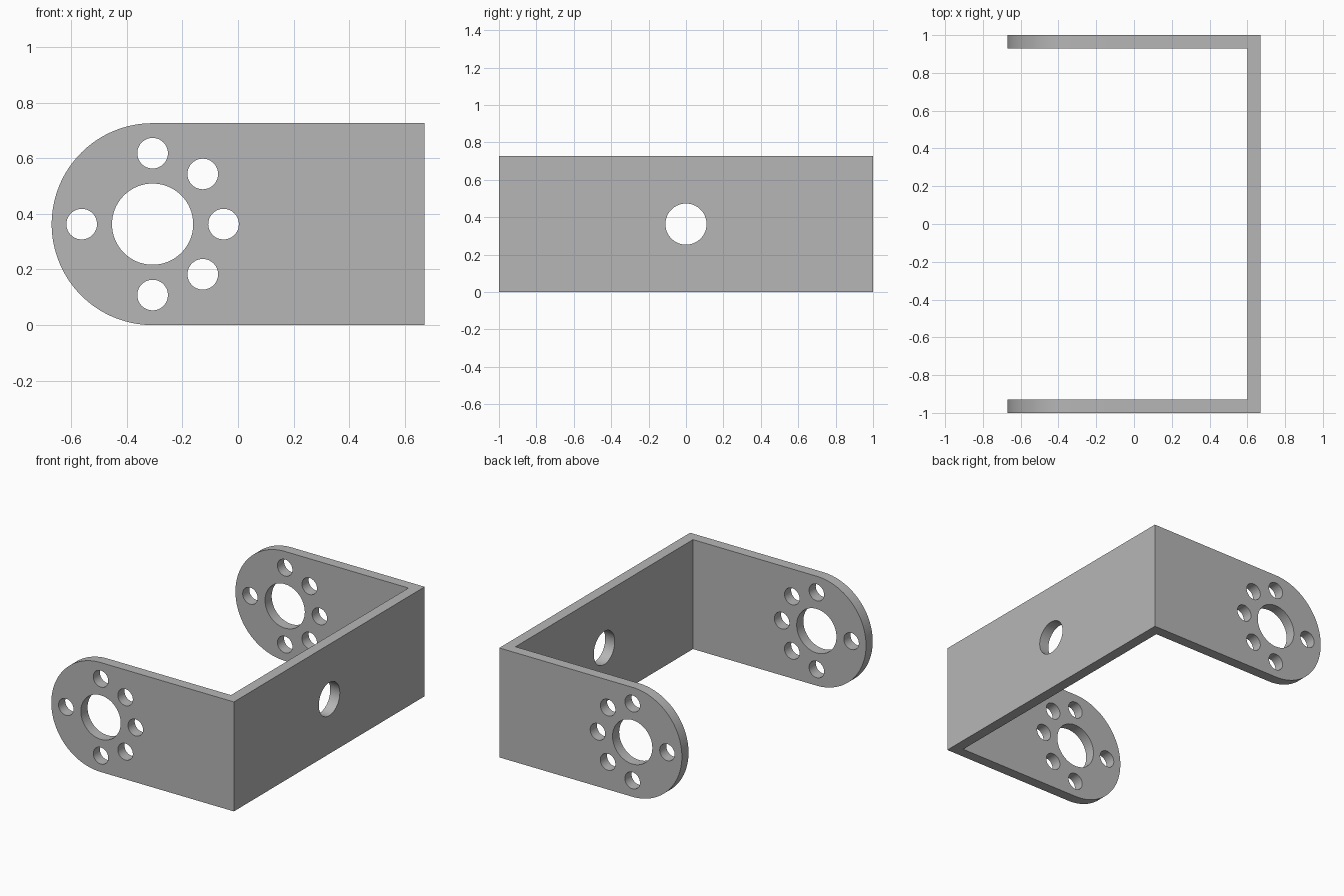
import bpy, bmesh
from math import pi, cos, sin
from mathutils import Matrix, Vector

cube = bpy.data.objects.get("Cube")
if cube:
    bpy.data.objects.remove(cube, do_unlink=True)

HALF_X, HALF_Y, RADIUS, WALL = 0.67, 1.0, 0.363, 0.07
HUB = Vector((RADIUS - HALF_X, 0, RADIUS))

steel = bpy.data.materials.new("grey_metal")
steel.use_nodes = True
grey = (0.47, 0.47, 0.47, 1)
steel.diffuse_color = grey
steel.node_tree.nodes["Principled BSDF"].inputs["Base Color"].default_value = grey


def make_object(name, bm):
    bmesh.ops.recalc_face_normals(bm, faces=bm.faces[:])
    mesh = bpy.data.meshes.new(name)
    bm.to_mesh(mesh)
    bm.free()
    mesh.materials.append(steel)
    obj = bpy.data.objects.new(name, mesh)
    bpy.context.collection.objects.link(obj)
    return obj


def add_hole(bm, centre, radius, axis, length):
    matrix = Matrix.Translation(centre) @ Matrix.Rotation(pi / 2, 4, axis)
    bmesh.ops.create_cone(bm, cap_ends=True, segments=64, radius1=radius,
                          radius2=radius, depth=length, matrix=matrix)


# Solid with one rounded end, extruded across the full width
bm = bmesh.new()
steps = 64
points = [(HALF_X, 2 * RADIUS)]
for i in range(steps + 1):
    a = pi / 2 + pi * i / steps
    points.append((HUB.x + RADIUS * cos(a), HUB.z + RADIUS * sin(a)))
points.append((HALF_X, 0))
face = bm.faces.new([bm.verts.new((x, -HALF_Y, z)) for x, z in points])
side = bmesh.ops.extrude_face_region(bm, geom=[face])
bmesh.ops.translate(bm, vec=(0, 2 * HALF_Y, 0),
                    verts=[v for v in side["geom"] if isinstance(v, bmesh.types.BMVert)])
bracket = make_object("u_bracket", bm)

# Space between the two arms
bm = bmesh.new()
bmesh.ops.create_cube(bm, size=1)
bmesh.ops.scale(bm, vec=(2, 2 * (HALF_Y - WALL), 2), verts=bm.verts[:])
bmesh.ops.translate(bm, vec=(HALF_X - WALL - 1, 0, RADIUS), verts=bm.verts[:])
gap = make_object("gap_cutter", bm)

# Hub hole, its ring of screw holes, and the hole in the end plate
bm = bmesh.new()
add_hole(bm, HUB, 0.146, 'X', 3)
for degrees in (-90, -45, 0, 45, 90, 180):
    a = degrees * pi / 180
    add_hole(bm, HUB + 0.255 * Vector((cos(a), 0, sin(a))), 0.055, 'X', 3)
add_hole(bm, Vector((HALF_X, 0, RADIUS)), 0.11, 'Y', 0.5)
holes = make_object("hole_cutter", bm)

for cutter in (gap, holes):
    mod = bracket.modifiers.new(cutter.name, 'BOOLEAN')
    mod.operation = 'DIFFERENCE'
    mod.solver = 'EXACT'
    mod.object = cutter

# Bake the cuts and drop the cutters
bpy.context.view_layer.update()
evaluated = bracket.evaluated_get(bpy.context.evaluated_depsgraph_get())
cut_mesh = bpy.data.meshes.new_from_object(evaluated)
bracket.modifiers.clear()
bracket.data = cut_mesh
cut_mesh.name = "u_bracket"
cut_mesh.materials.clear()
cut_mesh.materials.append(steel)
for cutter in (gap, holes):
    bpy.data.objects.remove(cutter, do_unlink=True)

# Smooth curves, sharp edges
bpy.ops.object.select_all(action='DESELECT')
bracket.select_set(True)
bpy.context.view_layer.objects.active = bracket
bpy.ops.object.shade_smooth_by_angle(angle=pi / 6)
